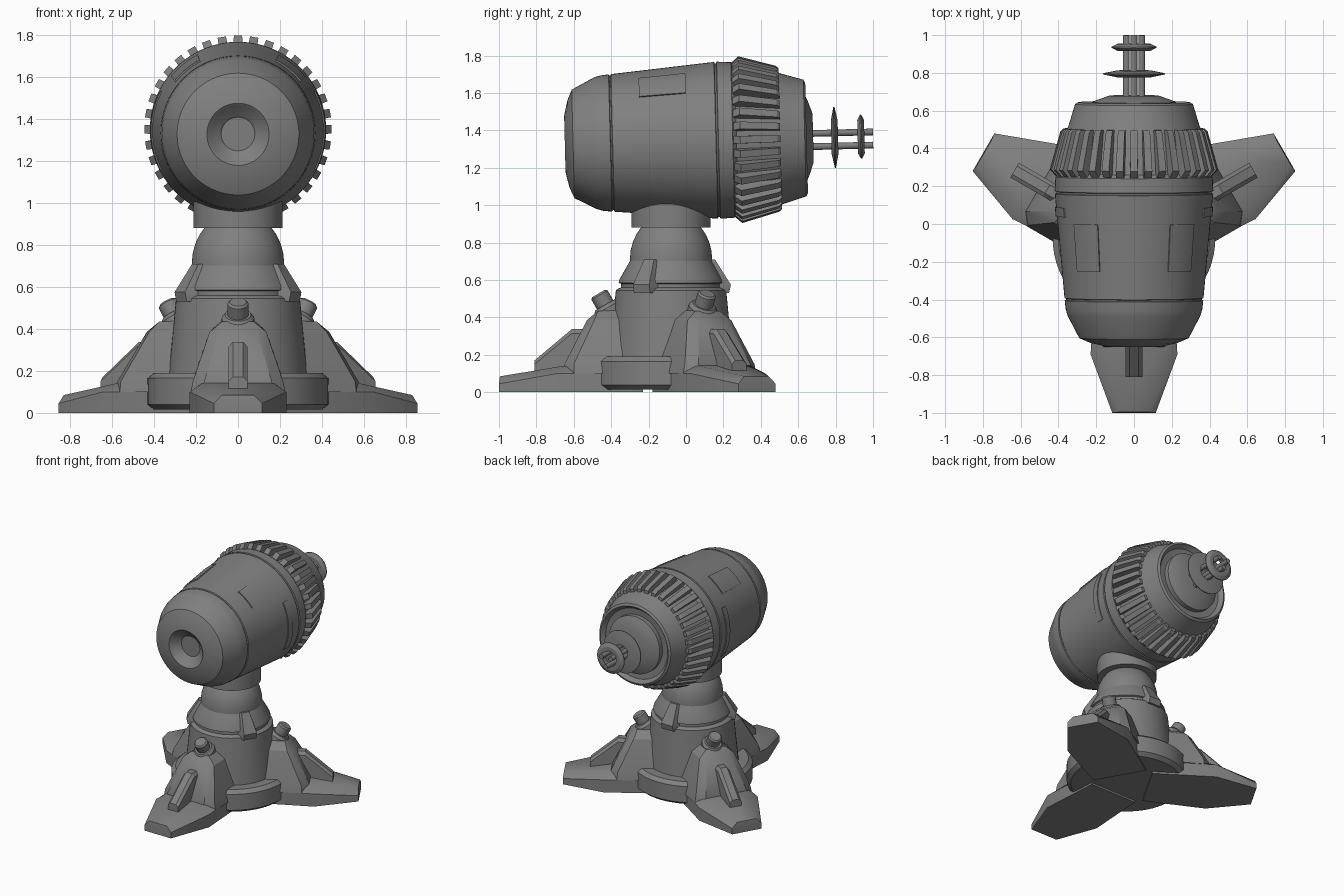
import bpy, bmesh
from math import radians, sin, cos, tau, pi
from mathutils import Matrix, Vector

cube = bpy.data.objects.get("Cube")
if cube:
    bpy.data.objects.remove(cube)

GREY = (0.216, 0.216, 0.216, 1)
grey = bpy.data.materials.new("plain grey")
grey.use_nodes = True
grey.diffuse_color = GREY
grey.node_tree.nodes["Principled BSDF"].inputs["Base Color"].default_value = GREY

BASE = Matrix.Translation((0, -0.08, 0))
HEAD = Matrix.Translation((0, 0, 1.343)) @ Matrix.Rotation(radians(-88.55), 4, "X")


def finish(name, bm, matrix):
    """Turn a bmesh into a smooth-by-angle object with the shared material."""
    bmesh.ops.remove_doubles(bm, verts=bm.verts, dist=1e-5)
    bmesh.ops.recalc_face_normals(bm, faces=bm.faces)
    bm.transform(matrix)
    mesh = bpy.data.meshes.new(name)
    bm.to_mesh(mesh)
    bm.free()
    mesh.materials.append(grey)
    ob = bpy.data.objects.new(name, mesh)
    bpy.context.collection.objects.link(ob)
    bpy.ops.object.select_all(action="DESELECT")
    bpy.context.view_layer.objects.active = ob
    ob.select_set(True)
    bpy.ops.object.shade_smooth_by_angle(angle=radians(28))
    return ob


def lathe(name, profile, matrix, steps=64, start=0.0, sweep=tau, loop=False):
    """Revolve (radius, height) points about local z; partial sweeps are capped."""
    bm = bmesh.new()
    full = sweep == tau
    rings = []
    for i in range(steps if full else steps + 1):
        a = start + sweep * i / steps
        rings.append([bm.verts.new((r * cos(a), r * sin(a), z)) for r, z in profile])
    pairs = list(zip(rings, rings[1:] + rings[:1])) if full else list(zip(rings, rings[1:]))
    n = len(profile)
    for p, q in pairs:
        for j in range(n if loop else n - 1):
            k = (j + 1) % n
            bm.faces.new((p[j], q[j], q[k], p[k]))
    if not full:
        bm.faces.new(rings[0])
        bm.faces.new(rings[-1])
    bmesh.ops.dissolve_degenerate(bm, dist=1e-5, edges=bm.edges)
    return finish(name, bm, matrix)


def hull(name, stations, matrix):
    """Convex solid, symmetric in local y, from (x, half width, z) points."""
    bm = bmesh.new()
    for x, w, z in stations:
        for side in (-w, w):
            bm.verts.new((x, side, z))
    bmesh.ops.convex_hull(bm, input=bm.verts)
    bmesh.ops.dissolve_limit(bm, angle_limit=radians(1), verts=bm.verts, edges=bm.edges)
    return finish(name, bm, matrix)


# Base ring, tapered pedestal and neck
lathe("base_ring", [(0, .015), (.40, .015), (.43, .04), (.43, .165), (.40, .19), (0, .19)], BASE)
lathe("pedestal", [(0, .1), (.338, .1), (.295, .545), (.28, .555), (.268, .56), (.268, .58),
                   (.28, .585), (.275, .605), (.215, .71), (0, .71)], BASE)
dome = [(.22 * cos(t * pi / 16), .71 + .25 * sin(t * pi / 16)) for t in range(6)]
lathe("neck_dome", [(0, .70), (.22, .70)] + dome + [(0, .92)], BASE)
lathe("neck_collar", [(0, .88), (.212, .88), (.212, 1.1), (0, 1.1)], BASE)

# Three legs, each with foot, housing, fin and knob
for i, deg in enumerate((-90, 30, 150), 1):
    M = BASE @ Matrix.Rotation(radians(deg), 4, "Z")
    hull(f"foot_{i}", [(.15, .20, 0), (.61, .23, 0), (.92, .115, 0),
                       (.15, .20, .10), (.61, .23, .10), (.92, .115, .045),
                       (.15, .165, .145), (.55, .165, .145), (.915, .075, .085)], M)
    hull(f"leg_housing_{i}", [(.2, .225, .1), (.52, .225, .1), (.2, .215, .16), (.52, .215, .15),
                              (.57, .165, .1), (.57, .16, .15),
                              (.2, .135, .39), (.41, .135, .385), (.45, .09, .385),
                              (.2, .08, .44), (.39, .075, .435)], M)
    hull(f"leg_fin_{i}", [(.4, .045, .1), (.73, .045, .1), (.73, .045, .15), (.53, .045, .315),
                          (.4, .045, .315), (.73, .025, .17), (.53, .025, .338), (.4, .025, .338)], M)
    K = M @ Matrix.Translation((.325, 0, .42)) @ Matrix.Rotation(radians(30), 4, "Y")
    lathe(f"leg_knob_{i}", [(0, -.05), (.078, -.05), (.078, .035), (.062, .055), (.05, .055),
                            (.05, .115), (.04, .125), (0, .125)], K, 24)

# Clamps between the legs, gripping the upper cone
for i, deg in enumerate((-30, 90, 210), 1):
    M = BASE @ Matrix.Rotation(radians(deg), 4, "Z")
    hull(f"clamp_{i}", [(.26, .065, .53), (.31, .05, .53), (.26, .07, .575), (.32, .05, .575),
                        (.18, .045, .71), (.235, .03, .71)], M)

# Head shell with front socket, panel grooves and rear recess
lathe("head_shell", [(0, -.59), (.08, -.59), (.09, -.6), (.115, -.615), (.135, -.638), (.148, -.648),
                     (.165, -.645), (.235, -.628), (.29, -.604), (.352, -.485), (.362, -.45),
                     (.367, -.405), (.360, -.402), (.360, -.395), (.368, -.392), (.419, .16),
                     (.411, .163), (.411, .171), (.42, .174), (.416, .25), (.395, .27),
                     (.355, .50), (.347, .52), (.312, .635), (.295, .645), (.27, .615),
                     (.222, .61), (.222, .645), (.20, .655), (.13, .68), (0, .68)], HEAD, 96)

# Ring of cooling teeth
TEETH = 36
for i in range(TEETH):
    M = HEAD @ Matrix.Rotation(tau * i / TEETH, 4, "Z")
    hull(f"tooth_{i + 1}", [(.35, .021, .25), (.415, .021, .255), (.446, .02, .29),
                            (.39, .018, .49), (.375, .018, .505), (.34, .018, .505)], M)


# Raised plates on the shell
def shell_radius(y):
    return .404 + .089 * y


def plate(name, y0, y1, centre, half):
    r0, r1 = shell_radius(y0), shell_radius(y1)
    lathe(name, [(r0 - .01, y0), (r0 + .007, y0), (r1 + .007, y1), (r1 - .01, y1)], HEAD,
          16, radians(centre - half), radians(2 * half), True)


for side, s in (("left", 1), ("right", -1)):
    plate(f"top_panel_{side}", -.245, .005, -90 + 39.5 * s, 11.5)
    plate(f"side_strip_{side}", .04, .09, 90 - 90 * s, 27)

# Rear emitter: three rods through two thin rings
for i, deg in enumerate((90, 210, 330), 1):
    M = HEAD @ Matrix.Rotation(radians(deg), 4, "Z") @ Matrix.Translation((.047, 0, 0))
    lathe(f"emitter_rod_{i}", [(0, .66), (.018, .66), (.018, 1.0), (0, 1.0)], M, 16)
for name, y, r in (("large", .795, .163), ("small", .936, .118)):
    lathe(f"emitter_ring_{name}", [(.058, y - .018), (.09, y - .018), (r, y - .003), (r, y + .003),
                                   (.09, y + .018), (.058, y + .018)], HEAD, 48, loop=True)
